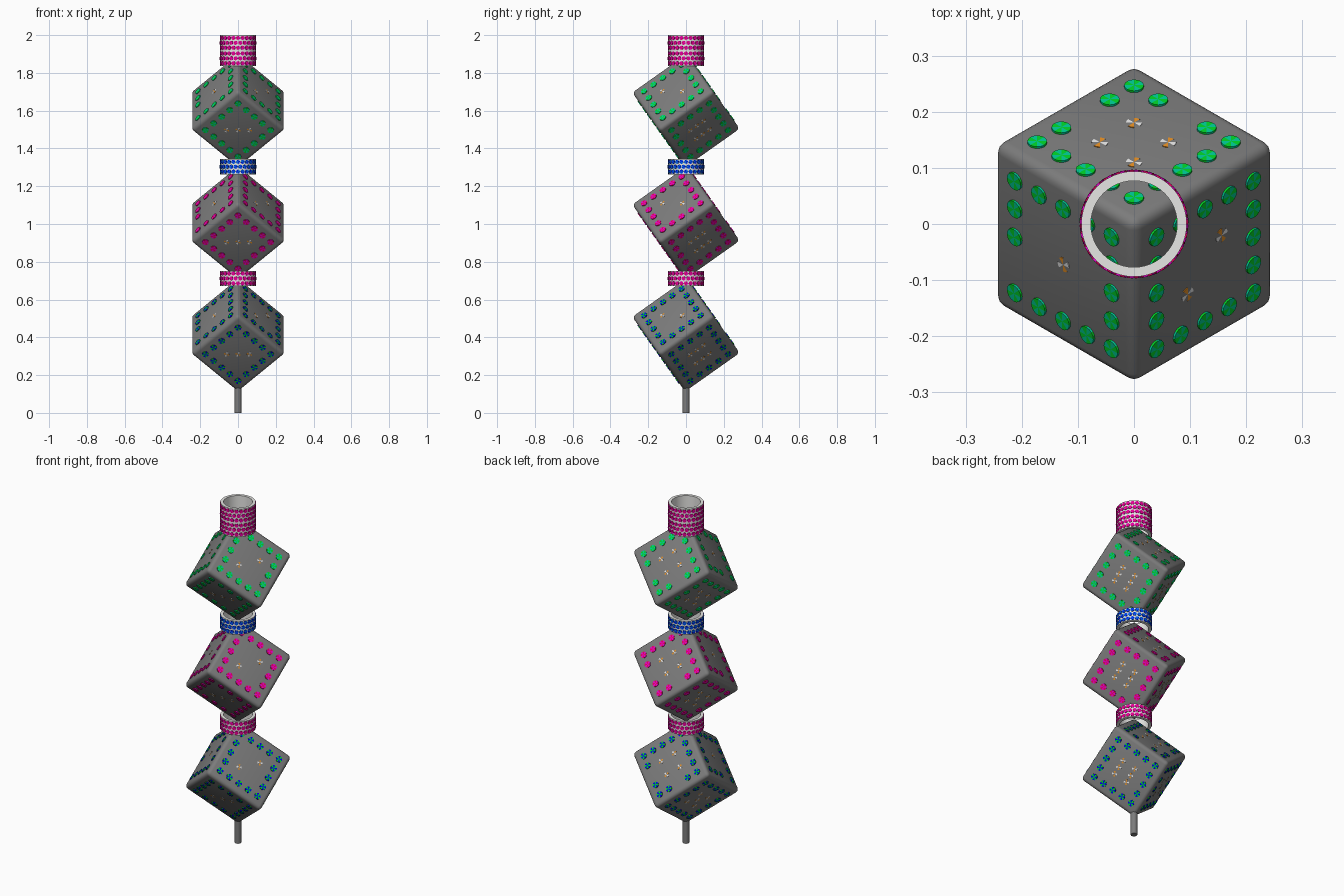
import bpy, bmesh
from math import sin, cos, pi, sqrt
from mathutils import Vector, Matrix

if "Cube" in bpy.data.objects:
    bpy.data.objects.remove(bpy.data.objects["Cube"], do_unlink=True)


def material(name, rgb):
    m = bpy.data.materials.new(name)
    m.use_nodes = True
    m.diffuse_color = (*rgb, 1)
    m.node_tree.nodes["Principled BSDF"].inputs["Base Color"].default_value = (*rgb, 1)
    return m


GREY = material("dark grey", (0.2, 0.2, 0.2))
PALE = material("pale grey", (0.8, 0.8, 0.78))
MAGENTA = material("magenta", (0.8, 0, 0.6))
CRIMSON = material("crimson", (0.75, 0, 0.12))
BLUE = material("blue", (0, 0, 0.8))
SKY = material("sky blue", (0, 0.25, 0.8))
GREEN = material("green", (0, 0.65, 0.02))
TEAL = material("teal", (0, 0.6, 0.3))
ORANGE = material("orange", (0.85, 0.3, 0.02))
WHITE = material("white", (0.85, 0.85, 0.85))


def finish(bm, name, mats, smooth=False):
    mesh = bpy.data.meshes.new(name)
    bm.to_mesh(mesh)
    bm.free()
    for m in mats:
        mesh.materials.append(m)
    ob = bpy.data.objects.new(name, mesh)
    bpy.context.collection.objects.link(ob)
    if smooth:
        bpy.ops.object.select_all(action="DESELECT")
        ob.select_set(True)
        bpy.context.view_layer.objects.active = ob
        bpy.ops.object.shade_smooth_by_angle(angle=0.6)
    return ob


def pinwheel(bm, centre, u, v, radius, thick, sectors, split=2):
    """Thin disc split in coloured sectors; a sector of None stays open."""
    n = u.cross(v).normalized()
    count = len(sectors) * split
    hub = bm.verts.new(centre + n * thick)
    rim = [centre + (u * cos(2 * pi * i / count) + v * sin(2 * pi * i / count)) * radius
           for i in range(count)]
    low = [bm.verts.new(p) for p in rim]
    top = [bm.verts.new(p + n * thick) for p in rim]
    for i in range(count):
        colour = sectors[i // split]
        if colour is None:
            continue
        j = (i + 1) % count
        for f in ((hub, top[i], top[j]), (top[i], low[i], low[j], top[j])):
            bm.faces.new(f).material_index = colour


# Axes of a cube balanced on one corner
AXES = [Vector((0, sqrt(2 / 3), 1 / sqrt(3))),
        Vector((-sqrt(1 / 2), -sqrt(1 / 6), 1 / sqrt(3))),
        Vector((sqrt(1 / 2), -sqrt(1 / 6), 1 / sqrt(3)))]
HALF, STEP, PIP = 0.177, 0.061, 0.043
BORDER = [(a, b) for a in range(-2, 3) for b in range(-2, 3) if max(abs(a), abs(b)) == 2]
DIAG = [(1, -1), (-1, 1)]
CORNERS = DIAG + [(1, 1), (-1, -1)]

# (axis, side): pips and lamps left out
FACES = {
    (0, 1): (CORNERS, [(0, -2), (-2, 0)]),
    (0, -1): (DIAG + [(0, 0)], []),
    (1, 1): ([(0, 0)], [(-1, -2)]),
    (1, -1): ([(a, b) for a in (-1, 0, 1) for b in (-0.9, 0.9)], []),
    (2, 1): (DIAG, []),
    (2, -1): (CORNERS + [(0, 0)], []),
}


def die(name, z, colours):
    centre = Vector((0, 0, z))
    # Rounded body
    bm = bmesh.new()
    bmesh.ops.create_cube(bm, size=2 * HALF)
    bmesh.ops.bevel(bm, geom=bm.edges[:], offset=0.02, segments=4, profile=0.5, affect="EDGES")
    rot = Matrix((AXES[0], AXES[1], AXES[2])).transposed()
    bm.transform(Matrix.Translation(centre) @ rot.to_4x4())
    bmesh.ops.recalc_face_normals(bm, faces=bm.faces[:])
    finish(bm, name + "_body", [GREY], True)
    # Lamps around each face and pips inside
    lamps, pips = bmesh.new(), bmesh.new()
    for (axis, side), (spots, gaps) in FACES.items():
        others = [AXES[k] for k in range(3) if k != axis]
        normal = AXES[axis] * side
        u = others[0]
        v = normal.cross(u)
        face = centre + normal * HALF
        for a, b in BORDER:
            if (a, b) not in gaps:
                pinwheel(lamps, face + (others[0] * a + others[1] * b) * STEP,
                         u, v, 0.0175, 0.004, [0, 1] * 4)
        for a, b in spots:
            pinwheel(pips, face + (others[0] * a + others[1] * b) * PIP,
                     u, v, 0.0145, 0.0015, [0, None, 1, None] * 2)
    finish(lamps, name + "_lamps", colours)
    finish(pips, name + "_pips", [ORANGE, WHITE])


def ring(name, z, colours, height=0.08):
    # Open tube
    bm = bmesh.new()
    h = height / 2
    profile = [(0.094, -h), (0.094, h), (0.077, h), (0.077, -h)]
    count = 48
    loops = [[bm.verts.new((r * cos(2 * pi * i / count), r * sin(2 * pi * i / count), z + dz))
              for r, dz in profile] for i in range(count)]
    for i in range(count):
        p, q = loops[i], loops[(i + 1) % count]
        for k in range(4):
            m = (k + 1) % 4
            bm.faces.new((p[k], q[k], q[m], p[m]))
    finish(bm, name + "_band", [PALE], True)
    # Three staggered rows of lamps
    bm = bmesh.new()
    up = Vector((0, 0, 1))
    for row in (-1, 0, 1):
        for i in range(24):
            t = 2 * pi * (i + 0.5 * (row == 0)) / 24
            out = Vector((cos(t), sin(t), 0))
            pinwheel(bm, out * 0.0935 + up * (z + row * 0.026), up.cross(out), up,
                     0.0112, 0.003, [0, 1] * 4, 1)
    finish(bm, name + "_lamps", colours)


# Post
bm = bmesh.new()
bmesh.ops.create_cone(bm, cap_ends=True, segments=24, radius1=0.018, radius2=0.018, depth=0.15,
                      matrix=Matrix.Translation((0, 0, 0.075)))
finish(bm, "post", [GREY], True)

# Stacked cubes and the rings between them
die("lower_cube", 0.413, [BLUE, GREEN])
die("middle_cube", 1.007, [MAGENTA, CRIMSON])
die("upper_cube", 1.600, [GREEN, TEAL])
ring("lower_ring", 0.712, [MAGENTA, CRIMSON])
ring("middle_ring", 1.303, [BLUE, SKY])
ring("top_ring_lower", 1.877, [MAGENTA, CRIMSON], 0.082)
ring("top_ring_upper", 1.959, [MAGENTA, CRIMSON], 0.082)
